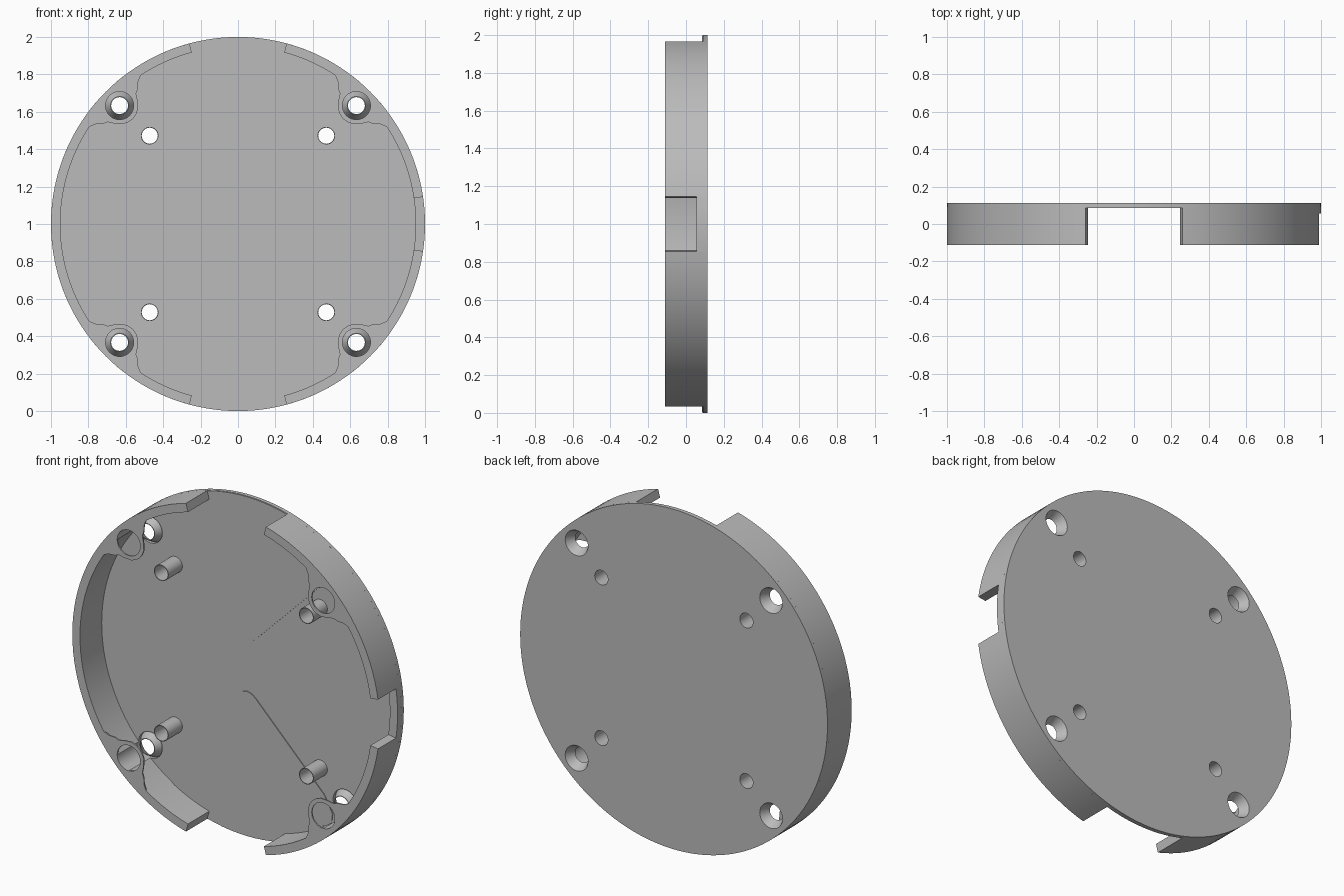
import bpy, bmesh, math
from mathutils import Vector

cube = bpy.data.objects.get("Cube")
if cube:
    bpy.data.objects.remove(cube, do_unlink=True)

FRONT, BACK, FLOOR = -0.112, 0.113, 0.09
SCREW, POST = 0.633, 0.472

grey = bpy.data.materials.new("plain grey")
grey.use_nodes = True
colour = (0.5, 0.5, 0.5, 1)
grey.diffuse_color = colour
grey.node_tree.nodes["Principled BSDF"].inputs["Base Color"].default_value = colour


def finish(name, bm):
    bmesh.ops.recalc_face_normals(bm, faces=bm.faces)
    mesh = bpy.data.meshes.new(name)
    bm.to_mesh(mesh)
    bm.free()
    mesh.materials.append(grey)
    obj = bpy.data.objects.new(name, mesh)
    bpy.context.collection.objects.link(obj)
    return obj


def prism(name, points, y0, y1):
    """Extrude an (x, z) outline along y."""
    bm = bmesh.new()
    face = bm.faces.new([bm.verts.new((x, y0, z)) for x, z in points])
    out = bmesh.ops.extrude_face_region(bm, geom=[face])
    verts = [v for v in out["geom"] if isinstance(v, bmesh.types.BMVert)]
    bmesh.ops.translate(bm, verts=verts, vec=(0, y1 - y0, 0))
    return finish(name, bm)


def polar(r, deg):
    a = math.radians(deg)
    return r * math.cos(a), 1 + r * math.sin(a)


def arc(r, a0, a1, step=3):
    n = max(2, round(abs(a1 - a0) / step))
    return [polar(r, a0 + (a1 - a0) * i / n) for i in range(n + 1)]


def circle(x, z, r, n=40):
    return [(x + r * math.cos(i * math.tau / n), z + r * math.sin(i * math.tau / n))
            for i in range(n)]


def lathe(name, x, z, profile, n=40):
    """Closed (radius, y) profile spun about an axis parallel to y."""
    bm = bmesh.new()
    rings = [[bm.verts.new((px, y, pz)) for px, pz in circle(x, z, r, n)] for r, y in profile]
    for i, ring in enumerate(rings):
        nxt = rings[(i + 1) % len(rings)]
        for j in range(n):
            k = (j + 1) % n
            bm.faces.new((ring[j], ring[k], nxt[k], nxt[j]))
    return finish(name, bm)


def cut(obj, holes):
    """Punch round holes (x, z, r) right through an object."""
    for x, z, r in holes:
        cutter = prism("hole_cutter", circle(x, z, r), -0.3, 0.3)
        cutter.hide_render = True
        mod = obj.modifiers.new("hole", "BOOLEAN")
        mod.operation, mod.solver, mod.object = "DIFFERENCE", "EXACT", cutter
        bpy.context.view_layer.objects.active = obj
        bpy.ops.object.modifier_apply(modifier=mod.name)
        bpy.data.objects.remove(cutter, do_unlink=True)


corners = [(sx, sz) for sx in (-1, 1) for sz in (-1, 1)]
screws = [(sx * SCREW, 1 + sz * SCREW) for sx, sz in corners]
posts = [(sx * POST, 1 + sz * POST) for sx, sz in corners]
parts = []

# Round back plate with screw and post holes
plate = prism("back_plate", arc(1, 0, 360, 2.5)[:-1], FLOOR, BACK)
cut(plate, [(x, z, 0.077) for x, z in screws] + [(x, z, 0.0435) for x, z in posts])
parts.append(plate)

# Rim wall, broken by the top, bottom and side notches
V, S = math.degrees(math.asin(0.26)), math.degrees(math.asin(0.145))
spans = [("left_upper_rim", S, 90 - V), ("right_rim", 90 + V, 270 - V),
         ("left_lower_rim", 270 + V, 360 - S)]
for name, a0, a1 in spans:
    rim = prism(name, arc(1, a0, a1) + arc(0.95, a1, a0), FRONT, FLOOR + 0.002)
    cut(rim, [(x, z, 0.075) for x, z in screws if abs(math.degrees(
        math.atan2(z - 1, x)) % 360 - (a0 + a1) / 2) < (a1 - a0) / 2])
    parts.append(rim)
parts.append(prism("side_notch_sill", arc(1, -S, S) + arc(0.95, S, -S), 0.055, FLOOR + 0.002))

# Thin lobes around the screws, flush with the front of the rim
lobe = [(12, 0.953), (10, 0.93), (8.5, 0.9), (7, 0.885), (6, 0.855), (4, 0.815), (2, 0.8)]
inner = [(-d, r) for d, r in lobe] + [(0, 0.795)] + [(d, r) for d, r in reversed(lobe)]
for (sx, sz), (x, z) in zip(corners, screws):
    mid = math.degrees(math.atan2(sz, sx))
    outline = [polar(r, mid + d) for d, r in inner] + arc(0.957, mid + 12, mid - 12)
    tab = prism("screw_lobe", outline, FRONT, FRONT + 0.008)
    cut(tab, [(x, z, 0.075)])
    parts.append(tab)

# Countersunk screw seats and hollow posts
for x, z in screws:
    parts.append(lathe("screw_seat", x, z, [(0.074, BACK), (0.079, BACK), (0.049, 0.06), (0.045, 0.06)]))
for x, z in posts:
    parts.append(lathe("hollow_post", x, z, [(0.043, BACK), (0.047, BACK), (0.047, -0.04), (0.043, -0.04)]))

# Slightly raised wedge panels leading to the top and bottom notches
half = [(0.03, 0.155), (0.06, 0.18), (0.5, 0.62), (0.525, 0.66), (0.555, 0.72), (0.55, 0.76), (0.5, 0.8)]
rim_arc = [(x, z - 1) for x, z in arc(0.95, 60, 90 - V) + arc(0.998, 90 - V, 90)[:-1]]
side = half + rim_arc
wedge = [(0, 0.147)] + side + [(0, 0.998)] + [(-x, z) for x, z in reversed(side)]
for name, s in (("upper_wedge_panel", 1), ("lower_wedge_panel", -1)):
    panel = prism(name, [(x, 1 + s * z) for x, z in wedge], 0.085, FLOOR + 0.001)
    cut(panel, [(x, z, 0.077) for x, z in screws if (z - 1) * s > 0])
    parts.append(panel)

# Smooth curved walls, sharp edges kept
bpy.ops.object.select_all(action="DESELECT")
for obj in parts:
    obj.select_set(True)
bpy.context.view_layer.objects.active = parts[0]
bpy.ops.object.shade_smooth_by_angle()
